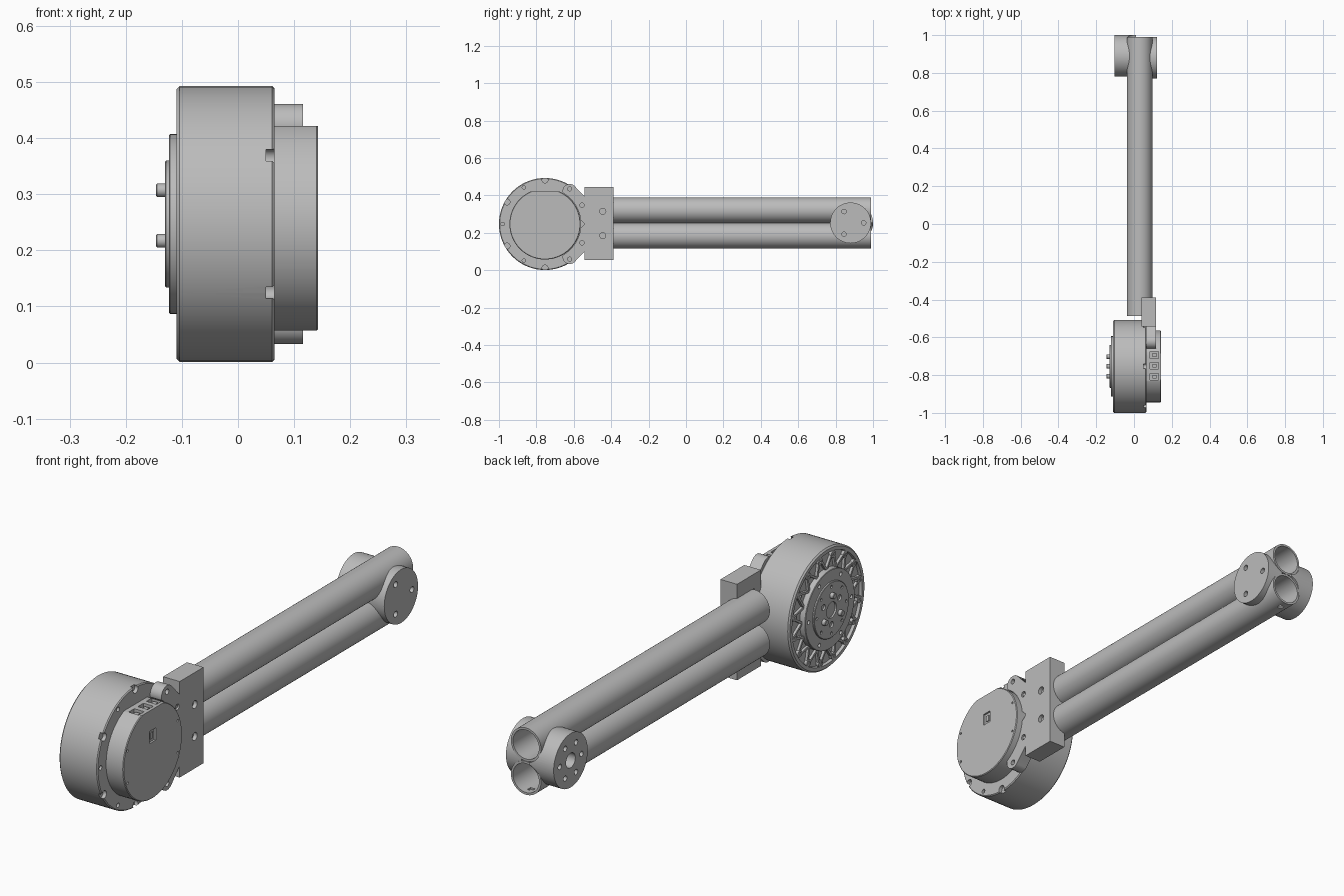
import bpy, bmesh
from math import sin, cos, pi, radians
from mathutils import Matrix, Vector

cube = bpy.data.objects.get("Cube")
if cube:
    bpy.data.objects.remove(cube)

GREY = (0.5, 0.5, 0.5, 1)
mat = bpy.data.materials.new("satin grey")
mat.use_nodes = True
mat.diffuse_color = GREY
mat.node_tree.nodes["Principled BSDF"].inputs["Base Color"].default_value = GREY

MY, MZ = -0.754, 0.247      # motor axis
TX, TR = 0.03, 0.068        # tube line and radius
TUBE_Z = (0.184, 0.321)
HZ = 0.253                  # wrist hub height


def finish(name, bm):
    bmesh.ops.recalc_face_normals(bm, faces=bm.faces)
    mesh = bpy.data.meshes.new(name)
    bm.to_mesh(mesh)
    bm.free()
    mesh.materials.append(mat)
    ob = bpy.data.objects.new(name, mesh)
    bpy.context.collection.objects.link(ob)
    return ob


def lathe(name, profile, loc, turn=None, steps=72):
    """Spin a closed (x, radius) outline about the x axis."""
    bm = bmesh.new()
    vs = [bm.verts.new((x, 0, r)) for x, r in profile]
    es = [bm.edges.new((vs[i - 1], vs[i])) for i in range(len(vs))
          if profile[i - 1][1] + profile[i][1] > 0]
    bmesh.ops.spin(bm, geom=vs + es, cent=(0, 0, 0), axis=(1, 0, 0),
                   angle=2 * pi, steps=steps)
    bmesh.ops.remove_doubles(bm, verts=bm.verts, dist=1e-5)
    if turn:
        bmesh.ops.transform(bm, matrix=turn, verts=bm.verts)
    bmesh.ops.translate(bm, vec=loc, verts=bm.verts)
    return finish(name, bm)


def disc(name, x0, x1, r, y, z, steps=72, bevel=0.0):
    pts = [(x0, 0), (x0, r - bevel), (x0 + bevel, r), (x1 - bevel, r), (x1, r - bevel), (x1, 0)]
    if not bevel:
        pts = [(x0, 0), (x0, r), (x1, r), (x1, 0)]
    return lathe(name, pts, (0, y, z), steps=steps)


def prism(name, outline, x0, x1):
    """Extrude a (y, z) outline along x."""
    bm = bmesh.new()
    face = bm.faces.new([bm.verts.new((x0, y, z)) for y, z in outline])
    out = bmesh.ops.extrude_face_region(bm, geom=[face])
    bmesh.ops.translate(bm, vec=(x1 - x0, 0, 0),
                        verts=[v for v in out["geom"] if isinstance(v, bmesh.types.BMVert)])
    return finish(name, bm)


def box(name, x0, x1, y0, y1, z0, z1):
    return prism(name, [(y0, z0), (y1, z0), (y1, z1), (y0, z1)], x0, x1)


def polar(r, deg, y=MY, z=MZ):
    return y + r * cos(radians(deg)), z + r * sin(radians(deg))


def cut(target, cutters):
    for c in cutters:
        c.hide_render = True
        mod = target.modifiers.new("cut", "BOOLEAN")
        mod.operation, mod.solver, mod.object = "DIFFERENCE", "EXACT", c
        bpy.context.view_layer.objects.active = target
        bpy.ops.object.modifier_apply(modifier=mod.name)
        bpy.data.objects.remove(c)


def holes(r, ring, angles, x0, x1, y=MY, z=MZ):
    return [disc("cutter", x0, x1, r, *polar(ring, a, y, z), steps=20) for a in angles]


# Motor housing with a sunken front ring
housing = lathe("motor_housing",
                [(-0.098, 0), (-0.098, 0.224), (-0.11, 0.226), (-0.11, 0.24), (-0.104, 0.246),
                 (0.061, 0.246), (0.065, 0.242), (0.065, 0)], (0, MY, MZ), steps=96)
cut(housing, holes(0.016, 0.235, range(30, 390, 60), 0.05, 0.08)
    + holes(0.009, 0.226, range(0, 360, 60), 0.05, 0.08))

# Lattice ribs and screw bosses in the sunken ring
for i in range(16):
    a = i * 22.5
    for side in (-1, 1):
        p, q = Vector(polar(0.158, a)), Vector(polar(0.226, a + side * 11.25))
        d = (q - p).normalized() * 0.0045
        n = Vector((-d.y, d.x))
        prism("lattice_rib", [p + n, q + n, q - n, p - n], -0.1085, -0.097)
    boss = disc("lattice_boss", -0.11, -0.097, 0.014, *polar(0.212, a + 11.25), steps=20)
    cut(boss, holes(0.007, 0.212, [a + 11.25], -0.12, -0.102))

# Output flange: stepped plates with bores
flange = disc("output_flange", -0.123, -0.09, 0.16, MY, MZ, bevel=0.002)
cut(flange, holes(0.008, 0.138, range(0, 360, 60), -0.13, -0.112))
plate = disc("output_plate", -0.13, -0.12, 0.113, MY, MZ, bevel=0.002)
cut(plate, [disc("cutter", -0.14, -0.1215, 0.032, MY, MZ, steps=32)]
    + holes(0.012, 0.06, (30, 150, 270), -0.14, -0.1215)
    + holes(0.006, 0.095, range(0, 360, 45), -0.14, -0.125))
for a in (90, 210, 330):
    disc("drive_pin", -0.146, -0.125, 0.012, *polar(0.06, a), steps=24, bevel=0.002)

# Electronics cover with a flat top, a window and sockets
cover = disc("electronics_cover", 0.06, 0.143, 0.19, MY, MZ, bevel=0.003)
cut(cover, [box("cutter", 0, 0.2, MY - 0.2, MY + 0.2, 0.422, 0.5),
            box("cutter", 0.135, 0.2, MY - 0.02, MY + 0.02, 0.288, 0.338)]
    + [box("cutter", 0.085, 0.13, MY + s - 0.018, MY + s + 0.018, 0.395, 0.45)
       for s in (-0.055, 0.004, 0.06)]
    + holes(0.005, 0.175, (22, 158, 202, 338), 0.135, 0.16))
for s in (-0.055, 0.004, 0.06):
    box("socket_core", 0.098, 0.118, MY + s - 0.01, MY + s + 0.01, 0.39, 0.415)
box("window_inlay", 0.13, 0.139, MY - 0.008, MY + 0.008, 0.3, 0.326)


def tube_cutters(r=TR):
    return [lathe("cutter", [(-0.5, 0), (-0.5, r), (1.2, r), (1.2, 0)], (TX, 0, z),
                  Matrix.Rotation(pi / 2, 4, "Z")) for z in TUBE_Z]


# Bracket block and the two lugs that hug the cover
block = box("bracket_block", 0.041, 0.116, -0.542, -0.388, 0.054, 0.446)
cut(block, tube_cutters(TR - 0.001)
    + [disc("cutter", 0.1, 0.13, 0.016, -0.445, z, steps=24) for z in (0.185, 0.315)]
    + [disc("cutter", 0.0, 0.0655, 0.247, MY, MZ)])
for s in (-1, 1):
    lug_y, lug_z = -0.622, MZ + s * 0.176
    arc = [(lug_y + 0.038 * cos(radians(t)), lug_z + s * 0.038 * sin(radians(t)))
           for t in range(50, 231, 15)]
    lug = prism("bracket_lug", arc + [(-0.622, MZ + s * 0.08), (-0.54, MZ), (-0.53, MZ),
                                      (-0.53, MZ + s * 0.145), (-0.545, MZ + s * 0.15)],
                0.0645, 0.1155)
    cut(lug, [disc("cutter", 0, 0.2, 0.192, MY, MZ),
              disc("cutter", 0.1, 0.13, 0.011, -0.622, MZ + s * 0.188, steps=20),
              disc("cutter", 0.105, 0.13, 0.012, -0.556, MZ + s * 0.1, steps=20)])
    disc("bracket_screw", 0.1, 0.111, 0.008, -0.556, MZ + s * 0.1, steps=6)

# Twin hollow arm tubes
for name, z in zip(("lower_tube", "upper_tube"), TUBE_Z):
    tube = lathe(name, [(-0.487, TR), (0.99, TR), (0.99, TR - 0.009), (-0.487, TR - 0.009)],
                 (TX, 0, z), Matrix.Rotation(pi / 2, 4, "Z"), steps=64)
    if name == "lower_tube":
        cut(tube, [box("cutter", TX - 0.01, TX + 0.01, 0.945, 0.965, 0.1, 0.14)])

# Wrist hubs saddled onto the tubes
inner = disc("bearing_hub", -0.102, 0.01, 0.11, 0.89, HZ)
cut(inner, tube_cutters()
    + [disc("cutter", -0.2, -0.045, 0.03, 0.89, HZ, steps=32)]
    + holes(0.011, 0.07, range(0, 360, 60), -0.2, -0.06, 0.89, HZ))
outer = disc("mount_hub", 0.05, 0.121, 0.109, 0.88, HZ)
cut(outer, tube_cutters()
    + holes(0.012, 0.07, (0, 120, 240), 0.102, 0.2, 0.88, HZ))

# Smooth round walls, keep edges crisp
bpy.ops.object.select_all(action="DESELECT")
for ob in bpy.context.collection.objects:
    if ob.type == "MESH" and mat.name in ob.data.materials:
        ob.select_set(True)
        bpy.context.view_layer.objects.active = ob
bpy.ops.object.shade_smooth_by_angle(angle=radians(30))
